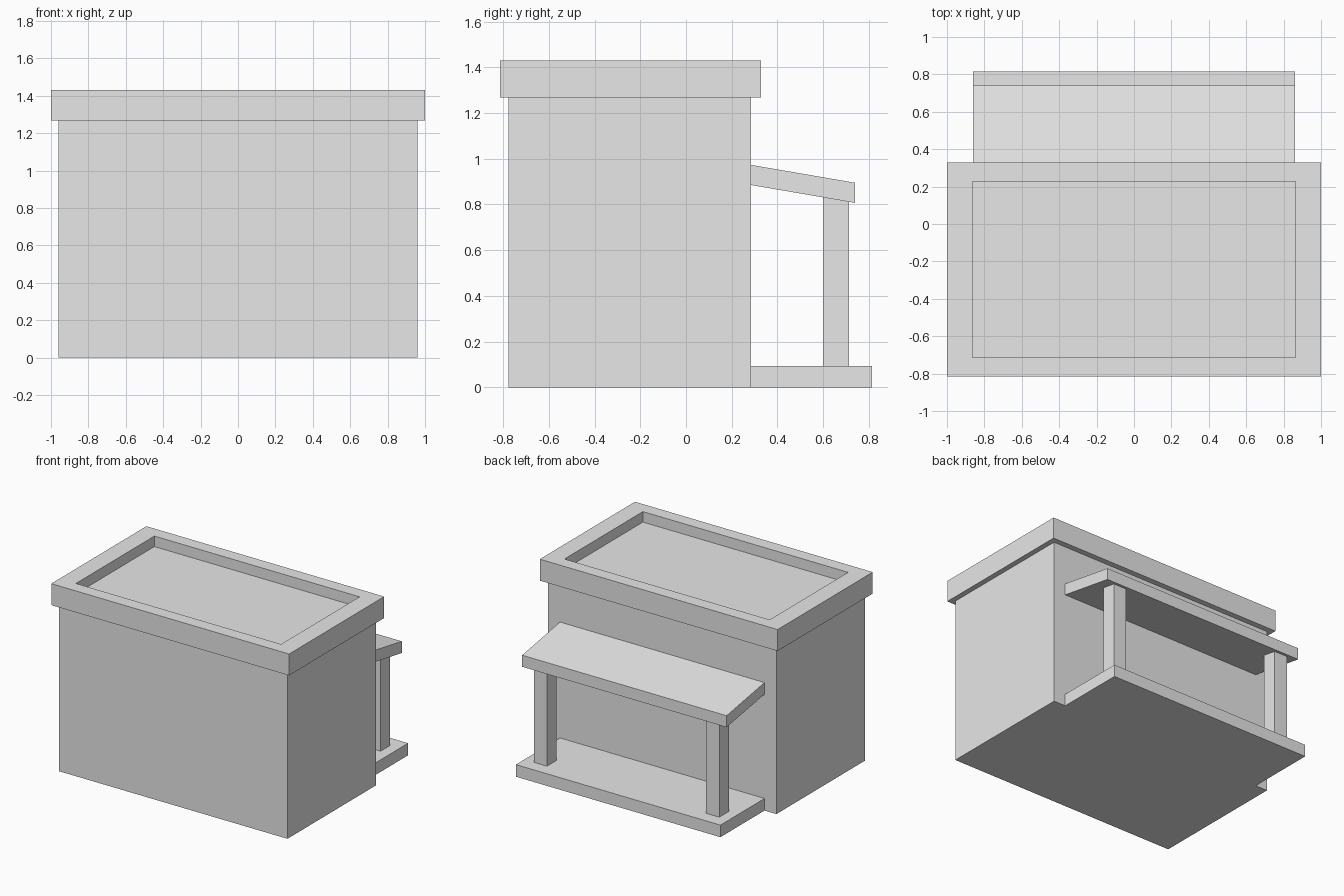
import bpy
import bmesh
from mathutils import Vector

cube = bpy.data.objects.get("Cube")
if cube:
    bpy.data.objects.remove(cube, do_unlink=True)

# Single plain grey for the whole building
grey = bpy.data.materials.new("light_grey")
grey.use_nodes = True
grey.diffuse_color = (0.8, 0.8, 0.8, 1)
grey.node_tree.nodes["Principled BSDF"].inputs["Base Color"].default_value = (0.8, 0.8, 0.8, 1)


def finish(name, bm):
    bmesh.ops.recalc_face_normals(bm, faces=bm.faces[:])
    mesh = bpy.data.meshes.new(name)
    bm.to_mesh(mesh)
    bm.free()
    mesh.materials.append(grey)
    obj = bpy.data.objects.new(name, mesh)
    bpy.context.collection.objects.link(obj)
    return obj


def prism(x0, x1, profile):
    """Extrude a (y, z) profile along x."""
    bm = bmesh.new()
    face = bm.faces.new([bm.verts.new((x0, y, z)) for y, z in profile])
    ext = bmesh.ops.extrude_face_region(bm, geom=[face])
    moved = [v for v in ext["geom"] if isinstance(v, bmesh.types.BMVert)]
    bmesh.ops.translate(bm, verts=moved, vec=(x1 - x0, 0, 0))
    bmesh.ops.recalc_face_normals(bm, faces=bm.faces[:])
    return bm


def box(x0, x1, y0, y1, z0, z1):
    return prism(x0, x1, [(y0, z0), (y1, z0), (y1, z1), (y0, z1)])


# Main block
finish("walls", box(-0.96, 0.96, -0.777, 0.285, 0, 1.267))

# Overhanging flat roof with a sunken deck inside its parapet
roof = box(-1, 1, -0.815, 0.328, 1.267, 1.43)
top = max(roof.faces, key=lambda f: f.calc_center_median().z)
bmesh.ops.inset_region(roof, faces=[top], thickness=0.1, use_even_offset=True)
deck = [f for f in roof.faces if f.normal.z > 0.9 and
        all(abs(v.co.x) < 0.95 for v in f.verts)]
ring = {v for f in deck for v in f.verts}
# Straight walls down to the deck
ext = bmesh.ops.extrude_face_region(roof, geom=deck)
lowered = [v for v in ext["geom"] if isinstance(v, bmesh.types.BMVert)]
for v in lowered:
    v.co += Vector((0, 0, -0.08))
bmesh.ops.delete(roof, geom=[f for f in deck if f.is_valid], context="FACES_ONLY")
# Widen the parapet slightly on the short sides
for v in list(ring) + lowered:
    if v.is_valid:
        v.co.x = 0.863 if v.co.x > 0 else -0.863
finish("roof_parapet", roof)

# Porch: floor slab, posts and sloping canopy
finish("porch_floor", box(-0.86, 0.86, 0.285, 0.815, 0, 0.092))
for side, x in (("left", 0.67), ("right", -0.78)):
    finish(side + "_porch_post", box(x, x + 0.11, 0.60, 0.714, 0.092, 0.86))
finish("porch_canopy", prism(-0.86, 0.86, [(0.285, 0.885), (0.74, 0.807),
                                           (0.74, 0.895), (0.285, 0.973)]))
